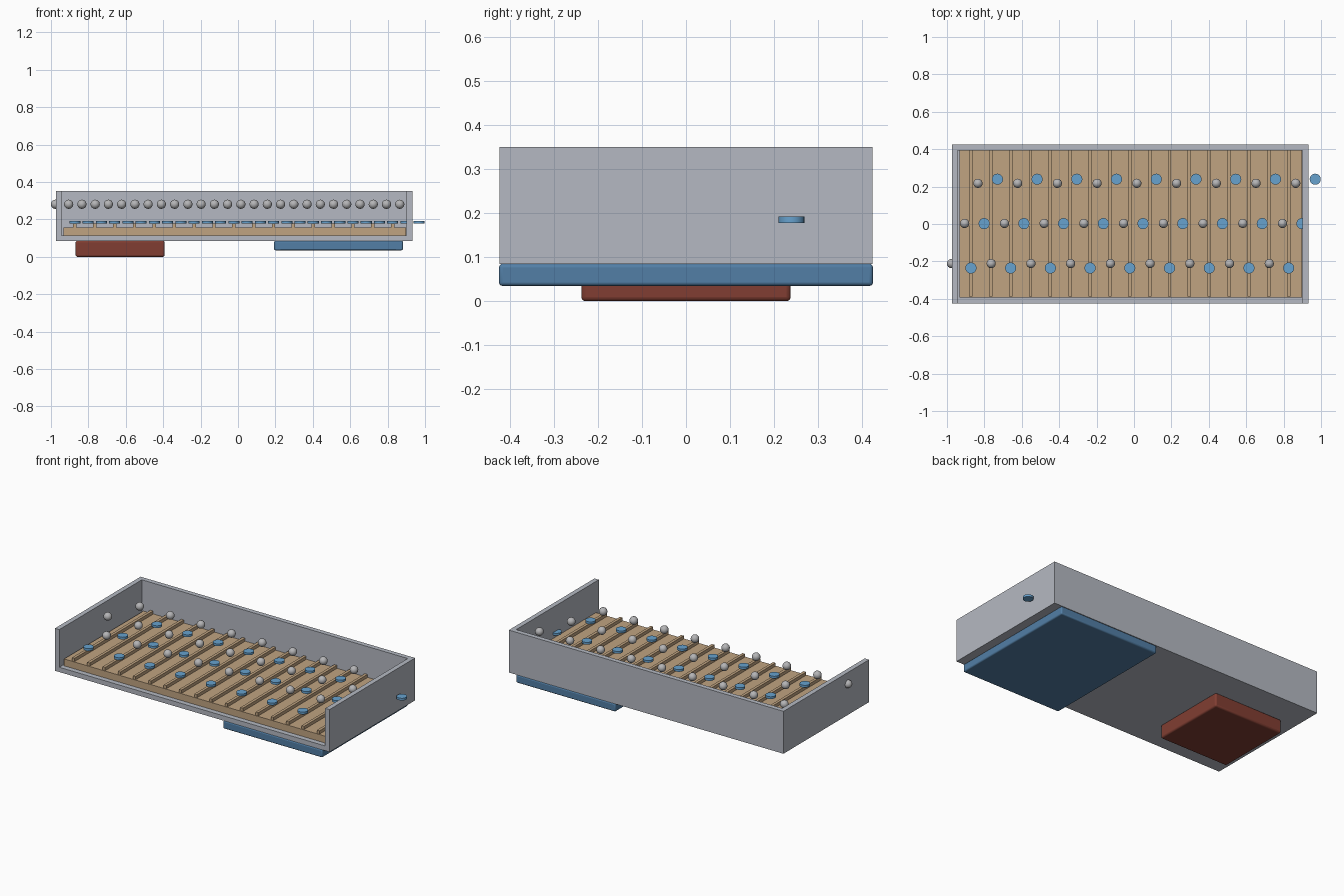
import bpy

if "Cube" in bpy.data.objects:
    bpy.data.objects.remove(bpy.data.objects["Cube"])


def material(name, rgb):
    m = bpy.data.materials.new(name)
    m.diffuse_color = (*rgb, 1)
    m.use_nodes = True
    m.node_tree.nodes["Principled BSDF"].inputs["Base Color"].default_value = m.diffuse_color
    return m


GREY = material("tray grey", (0.46, 0.485, 0.54))
WOOD = material("tan wood", (0.53, 0.37, 0.22))
BALL = material("ball grey", (0.46, 0.46, 0.47))
DISC = material("light blue", (0.135, 0.36, 0.62))
BLUE = material("mid blue", (0.084, 0.21, 0.38))
RED = material("brick red", (0.22, 0.048, 0.032))


def finish(name, mat):
    ob = bpy.context.object
    ob.name = name
    ob.data.materials.append(mat)
    return ob


def box(name, mat, x, y, z, bevel=0):
    """Box between (min, max) limits on each axis."""
    lim = (x, y, z)
    bpy.ops.mesh.primitive_cube_add(size=1, location=[(a + b) / 2 for a, b in lim])
    ob = bpy.context.object
    ob.scale = [b - a for a, b in lim]
    bpy.ops.object.transform_apply(location=False, rotation=False, scale=True)
    finish(name, mat)
    if bevel:
        mod = ob.modifiers.new("soft edges", 'BEVEL')
        mod.width = bevel
        mod.segments = 3
        bpy.ops.object.shade_smooth_by_angle()
    return ob


# Tray, open at the top and front
X0, X1, Y, Z0, Z1, T = -0.973, 0.932, 0.424, 0.085, 0.351, 0.03
box("tray_floor", GREY, (X0, X1), (-Y, Y), (Z0, Z0 + T))
box("tray_left_wall", GREY, (X0, X0 + T), (-Y, Y), (Z0 + T, Z1))
box("tray_right_wall", GREY, (X1 - T, X1), (-Y, Y), (Z0 + T, Z1))
box("tray_back_wall", GREY, (X0 + T, X1 - T), (Y - T, Y), (Z0 + T, Z1))

# Wooden board with cross ribs
box("board", WOOD, (-0.932, 0.899), (-0.392, 0.394), (0.115, 0.158))
STEP = 0.0708
for i in range(17):
    cx = -0.872 + i * STEP * 1.5
    box(f"rib_{i}", WOOD, (cx - 0.009, cx + 0.009), (-0.388, 0.392), (0.157, 0.178))

# Three staggered rows of discs and balls
for i in range(27):
    row = i % 3 - 1
    bpy.ops.mesh.primitive_cylinder_add(
        vertices=24, radius=0.0295, depth=0.014,
        location=(-0.872 + i * STEP, 0.002 + row * 0.2375, 0.185))
    finish(f"disc_{i}", DISC)
    bpy.ops.object.shade_smooth_by_angle()
    bpy.ops.mesh.primitive_uv_sphere_add(
        segments=24, ring_count=12, radius=0.0245,
        location=(-0.976 + i * STEP, 0.003 + row * 0.2145, 0.281))
    finish(f"ball_{i}", BALL)
    bpy.ops.object.shade_smooth()

# Blocks below the tray
box("blue_block", BLUE, (0.193, 0.882), (-0.425, 0.425), (0.035, 0.085), 0.008)
box("red_block", RED, (-0.868, -0.393), (-0.238, 0.238), (0.0, 0.086), 0.01)
